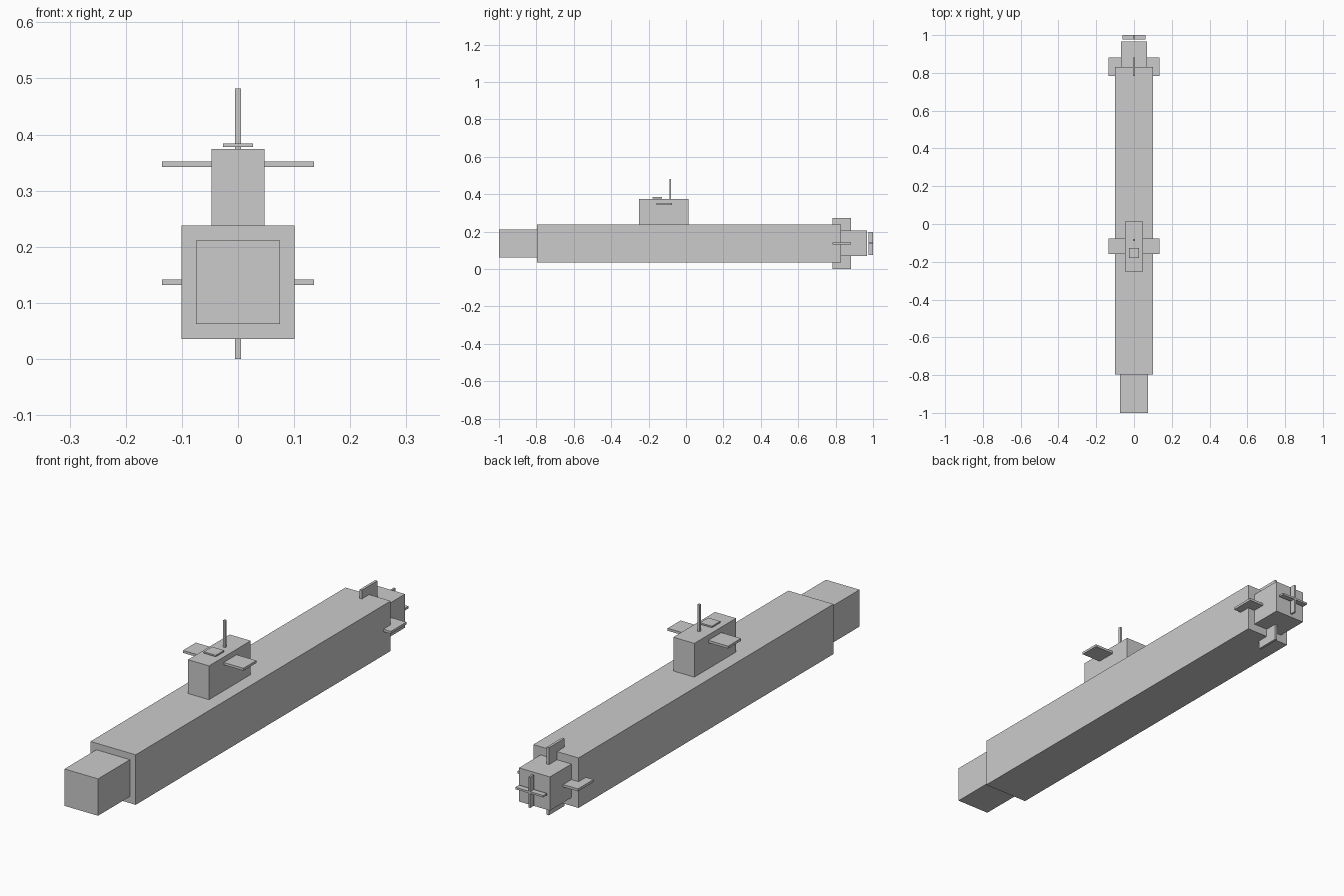
import bpy, bmesh
from mathutils import Vector

if "Cube" in bpy.data.objects:
    bpy.data.objects.remove(bpy.data.objects["Cube"])

AXIS_Z = 0.1365  # height of the hull centre line


def box(name, x, y, z):
    """Flat-faced box from (min, max) ranges on each axis."""
    lo, hi = Vector((x[0], y[0], z[0])), Vector((x[1], y[1], z[1]))
    centre, size = (lo + hi) / 2, hi - lo
    bm = bmesh.new()
    bmesh.ops.create_cube(bm, size=1)
    bmesh.ops.scale(bm, vec=size, verts=bm.verts)
    mesh = bpy.data.meshes.new(name)
    bm.to_mesh(mesh)
    bm.free()
    obj = bpy.data.objects.new(name, mesh)
    obj.location = centre
    bpy.context.collection.objects.link(obj)
    return obj


def span(half, mid=0.0):
    return (mid - half, mid + half)


# Hull: bow block, main body, tail block
box("bow", span(0.075), (-1.0, -0.797), span(0.0745, AXIS_Z))
box("main_hull", span(0.101), (-0.797, 0.83), span(0.101, AXIS_Z))
box("tail_block", span(0.069), (0.81, 0.967), span(0.068, AXIS_Z))

# Sail with hatch and mast
box("sail", span(0.047), (-0.252, 0.014), (0.225, 0.374))
box("sail_hatch", span(0.027), (-0.18, -0.127), (0.378, 0.384))
box("mast", span(0.005), span(0.005, -0.084), (0.365, 0.482))

# Sail planes and tail fins, mirrored about the centre line
for side, label in ((-1, "left"), (1, "right")):
    reach = lambda inner, outer: sorted((side * inner, side * outer))
    box(f"sail_plane_{label}", reach(0.04, 0.135), (-0.158, -0.076), (0.342, 0.352))
    box(f"stern_plane_{label}", reach(0.06, 0.135), (0.783, 0.882), span(0.005, AXIS_Z))

for side, label in ((-1, "lower"), (1, "upper")):
    z = sorted((AXIS_Z + side * 0.06, AXIS_Z + side * AXIS_Z))
    box(f"rudder_{label}", span(0.005), (0.783, 0.882), z)

# Crossed propeller blades
box("propeller_blade_horizontal", span(0.062), (0.977, 1.0), span(0.004, AXIS_Z))
box("propeller_blade_vertical", span(0.004), (0.977, 1.0), span(0.062, AXIS_Z))
